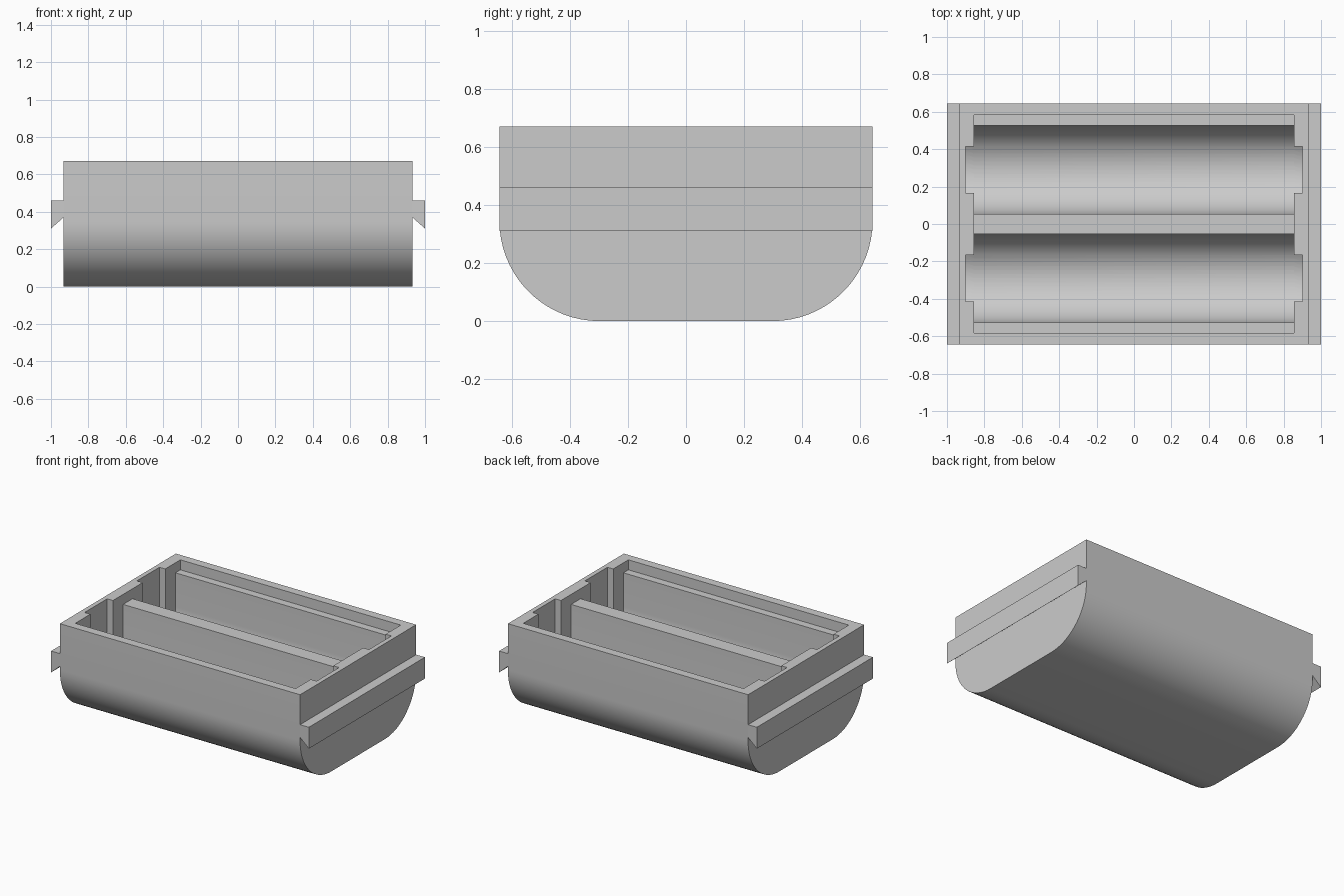
import bpy
import bmesh
from math import sin, cos, pi

cube = bpy.data.objects.get("Cube")
if cube:
    bpy.data.objects.remove(cube, do_unlink=True)

grey = bpy.data.materials.new("plain_grey")
grey.use_nodes = True
grey.diffuse_color = (0.6, 0.6, 0.6, 1)
grey.node_tree.nodes["Principled BSDF"].inputs["Base Color"].default_value = (0.6, 0.6, 0.6, 1)

HALF_X, HALF_Y, TOP = 0.932, 0.643, 0.67
CORNER = 0.345                                # rounding of the underside
INNER_X, SLOT_X = 0.855, 0.90                 # ends of troughs and of contact slots
LEDGE_Z = 0.60
BAY_Y, BAY_Z, BAY_R = 0.29, 0.36, 0.2375      # trough axis and radius
STEPS = 17                                    # segments per quarter arc


def arc(cy, cz, r, first, last):
    """Points on a circle; index 0 is the lowest point, STEPS is the +y side."""
    step = pi / 2 / STEPS
    return [(cy + r * sin(i * step), cz - r * cos(i * step)) for i in range(first, last + 1)]


def prism(name, profile, axis, start, end):
    """Extrude a closed 2D profile along x (profile = y,z) or y (profile = x,z)."""
    bm = bmesh.new()
    place = (lambda p, t: (t, p[0], p[1])) if axis == "x" else (lambda p, t: (p[0], t, p[1]))
    face = bm.faces.new([bm.verts.new(place(p, start)) for p in profile])
    moved = bmesh.ops.extrude_face_region(bm, geom=[face])["geom"]
    shift = (end - start, 0, 0) if axis == "x" else (0, end - start, 0)
    bmesh.ops.translate(bm, vec=shift, verts=[g for g in moved if isinstance(g, bmesh.types.BMVert)])
    bmesh.ops.recalc_face_normals(bm, faces=bm.faces)
    mesh = bpy.data.meshes.new(name)
    bm.to_mesh(mesh)
    bm.free()
    mesh.materials.append(grey)
    obj = bpy.data.objects.new(name, mesh)
    bpy.context.collection.objects.link(obj)
    return obj


def select_only(obj):
    bpy.ops.object.select_all(action="DESELECT")
    obj.select_set(True)
    bpy.context.view_layer.objects.active = obj


def cut(target, cutter):
    mod = target.modifiers.new("cut", "BOOLEAN")
    mod.operation, mod.solver, mod.object = "DIFFERENCE", "EXACT", cutter
    select_only(target)
    bpy.ops.object.modifier_apply(modifier=mod.name)
    bpy.data.objects.remove(cutter, do_unlink=True)


# Body with a rounded underside
flat = HALF_Y - CORNER
outline = [(-HALF_Y, TOP)]
outline += arc(-flat, CORNER, CORNER, -STEPS, 0)
outline += arc(flat, CORNER, CORNER, 0, STEPS)
outline += [(HALF_Y, TOP)]
body = prism("holder_body", outline, "x", -HALF_X, HALF_X)

# Shallow recess inside the rim
above = TOP + 0.1
edge = 0.5825
cut(body, prism("recess_cutter", [(-edge, LEDGE_Z), (edge, LEDGE_Z), (edge, above), (-edge, above)],
                "x", -INNER_X, INNER_X))

# Two round-bottomed troughs, each with narrower contact slots at its ends
for side in (-1, 1):
    for half_x, last in ((INNER_X, STEPS), (SLOT_X, 6)):
        curve = arc(side * BAY_Y, BAY_Z, BAY_R, -last, last)
        shape = [(curve[0][0], above)] + curve + [(curve[-1][0], above)]
        cut(body, prism("trough_cutter", shape, "x", -half_x, half_x))

select_only(body)
bpy.ops.object.shade_smooth_by_angle(angle=pi / 9)

# Hooked rails along both ends
for name, side in (("left_rail", 1), ("right_rail", -1)):
    hook = [(HALF_X, 0.46), (1, 0.46), (1, 0.31), (HALF_X, 0.37)]
    prism(name, [(side * x, z) for x, z in hook], "y", -HALF_Y, HALF_Y)
